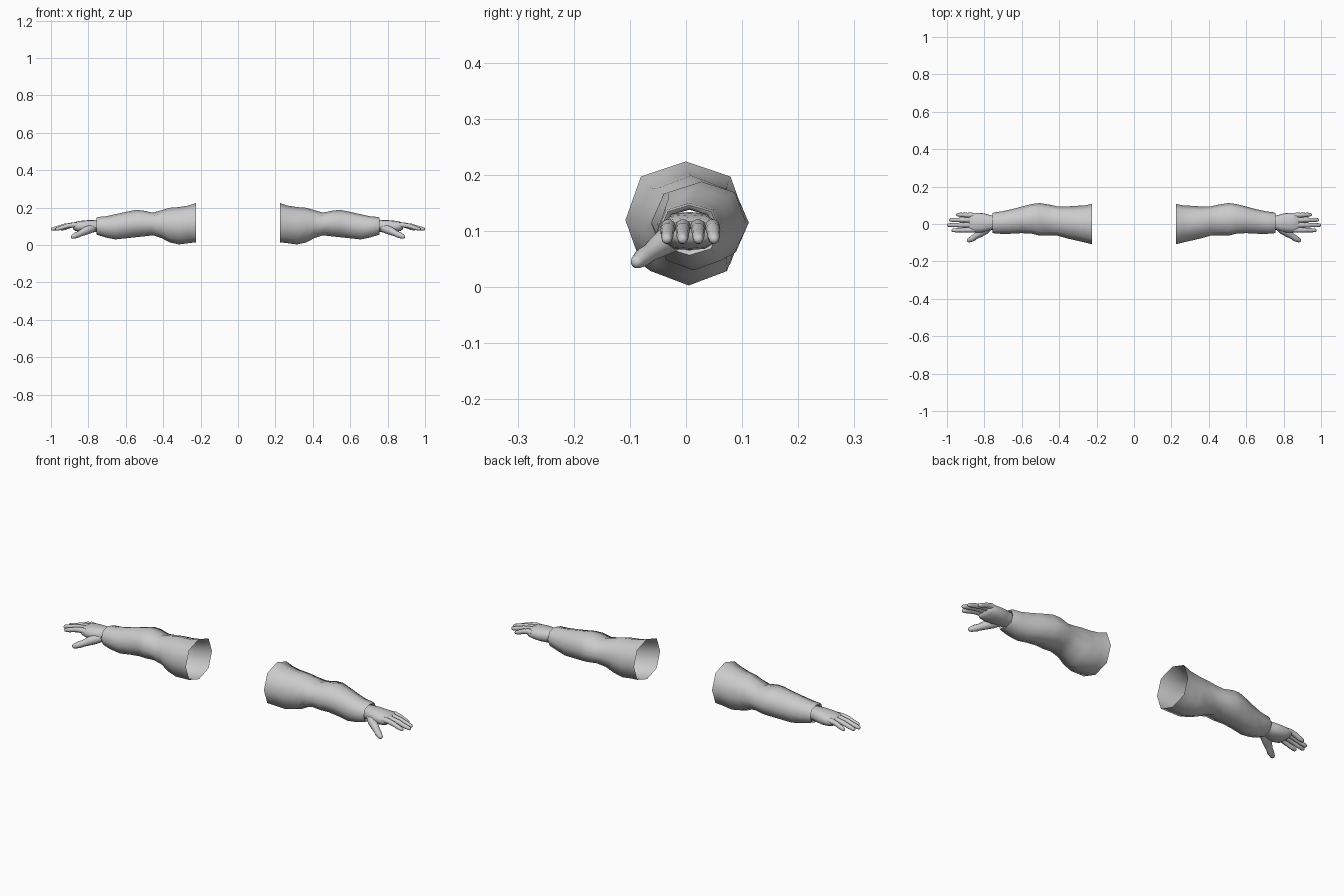
import bpy, bmesh, math
from mathutils import Vector

if "Cube" in bpy.data.objects:
    bpy.data.objects.remove(bpy.data.objects["Cube"])

grey = bpy.data.materials.new("light grey")
grey.diffuse_color = (0.6, 0.6, 0.6, 1)
grey.use_nodes = True
grey.node_tree.nodes["Principled BSDF"].inputs["Base Color"].default_value = grey.diffuse_color


def finish(name, bm, angle=60):
    """Turn a bmesh into a smooth object mirrored to the other arm."""
    bmesh.ops.recalc_face_normals(bm, faces=bm.faces)
    me = bpy.data.meshes.new(name)
    bm.to_mesh(me)
    bm.free()
    me.materials.append(grey)
    ob = bpy.data.objects.new(name, me)
    bpy.context.collection.objects.link(ob)
    bpy.ops.object.select_all(action='DESELECT')
    ob.select_set(True)
    bpy.context.view_layer.objects.active = ob
    bpy.ops.object.shade_smooth_by_angle(angle=math.radians(angle))
    mod = ob.modifiers.new("other_arm", 'MIRROR')
    mod.use_mirror_merge = False
    return ob


def bridge(bm, rings, cap_start=False, cap_end=False):
    """Skin a list of equal vertex loops."""
    for a, b in zip(rings, rings[1:]):
        n = len(a)
        for i in range(n):
            bm.faces.new((a[i], a[(i + 1) % n], b[(i + 1) % n], b[i]))
    if cap_start:
        bm.faces.new(rings[0])
    if cap_end:
        bm.faces.new(rings[-1])


def loft(name, sections, n, boost=1.0, **caps):
    """Sections along x: (x, y_front, y_back, z_low, z_high)."""
    bm = bmesh.new()
    rings = []
    for x, y0, y1, z0, z1 in sections:
        ring = []
        for i in range(n):
            a = math.tau * i / n
            k = 1 + (boost - 1) * abs(math.sin(2 * a))
            ring.append(bm.verts.new((x, (y0 + y1) / 2 + (y1 - y0) / 2 * math.sin(a) * k,
                                      (z0 + z1) / 2 + (z1 - z0) / 2 * math.cos(a) * k)))
        rings.append(ring)
    bridge(bm, rings, **caps)
    return finish(name, bm)


def digit(name, path, radii, n=10):
    """Round-tipped tube following a path."""
    pts = [Vector(p) for p in path]
    d = (pts[-1] - pts[-2]).normalized()
    tip, r = pts[-1], radii[-1]
    pts += [tip + d * r * 0.55, tip + d * r * 0.9]     # rounded fingertip
    radii = list(radii) + [r * 0.8, r * 0.4]
    bm = bmesh.new()
    rings = []
    for k, (p, rad) in enumerate(zip(pts, radii)):
        t = (pts[min(k + 1, len(pts) - 1)] - pts[max(k - 1, 0)]).normalized()
        side = Vector((0, 0, 1)).cross(t).normalized()
        up = t.cross(side)
        rings.append([bm.verts.new(p + rad * (side * math.cos(math.tau * i / n)
                                              + up * math.sin(math.tau * i / n)))
                      for i in range(n)])
    bridge(bm, rings, True, True)
    return finish(name, bm)


# Sleeve: open at the shoulder, creased at the elbow, lip turned in at the wrist
loft("sleeve", [
    (0.225, -0.108, 0.107, 0.015, 0.224),
    (0.265, -0.098, 0.099, 0.010, 0.211),
    (0.315, -0.087, 0.097, 0.003, 0.203),
    (0.365, -0.075, 0.093, 0.014, 0.199),
    (0.410, -0.062, 0.094, 0.038, 0.186),
    (0.455, -0.061, 0.104, 0.052, 0.173),
    (0.505, -0.062, 0.112, 0.046, 0.184),
    (0.545, -0.052, 0.107, 0.042, 0.188),
    (0.600, -0.049, 0.093, 0.036, 0.177),
    (0.655, -0.052, 0.079, 0.030, 0.165),
    (0.705, -0.053, 0.068, 0.040, 0.154),
    (0.748, -0.050, 0.062, 0.053, 0.150),
    (0.757, -0.046, 0.058, 0.057, 0.146),
    (0.752, -0.038, 0.050, 0.065, 0.139),
    (0.715, -0.036, 0.048, 0.066, 0.138),
], 8, 1.05)

# Palm with a narrow wrist running into the sleeve
loft("palm", [
    (0.715, -0.030, 0.044, 0.070, 0.134),
    (0.765, -0.032, 0.046, 0.069, 0.134),
    (0.785, -0.040, 0.053, 0.067, 0.134),
    (0.815, -0.046, 0.059, 0.066, 0.132),
    (0.845, -0.046, 0.060, 0.069, 0.129),
    (0.870, -0.044, 0.059, 0.076, 0.124),
    (0.882, -0.036, 0.051, 0.085, 0.117),
], 12, 1.08, cap_start=True, cap_end=True)

# Four fingers: (name, base y, tip y, tip x)
for name, y0, y1, x1 in [("index_finger", -0.031, -0.034, 0.967),
                         ("middle_finger", -0.005, -0.006, 0.991),
                         ("ring_finger", 0.021, 0.022, 0.981),
                         ("little_finger", 0.046, 0.050, 0.942)]:
    x0 = 0.855
    shape = [(0.0, 0.106, 0.0135), (0.25, 0.107, 0.0140), (0.42, 0.104, 0.0122),
             (0.52, 0.102, 0.0130), (0.72, 0.095, 0.0110), (0.80, 0.092, 0.0116),
             (1.0, 0.086, 0.0095)]
    digit(name, [(x0 + (x1 - x0) * t, y0 + (y1 - y0) * t, z) for t, z, r in shape],
          [r for t, z, r in shape])

# Thumb reaching forward and down from the palm heel
digit("thumb", [(0.775, -0.012, 0.092), (0.800, -0.034, 0.083), (0.825, -0.052, 0.071),
                (0.847, -0.066, 0.060), (0.863, -0.077, 0.053), (0.882, -0.087, 0.045)],
      [0.022, 0.024, 0.020, 0.016, 0.0165, 0.012])
